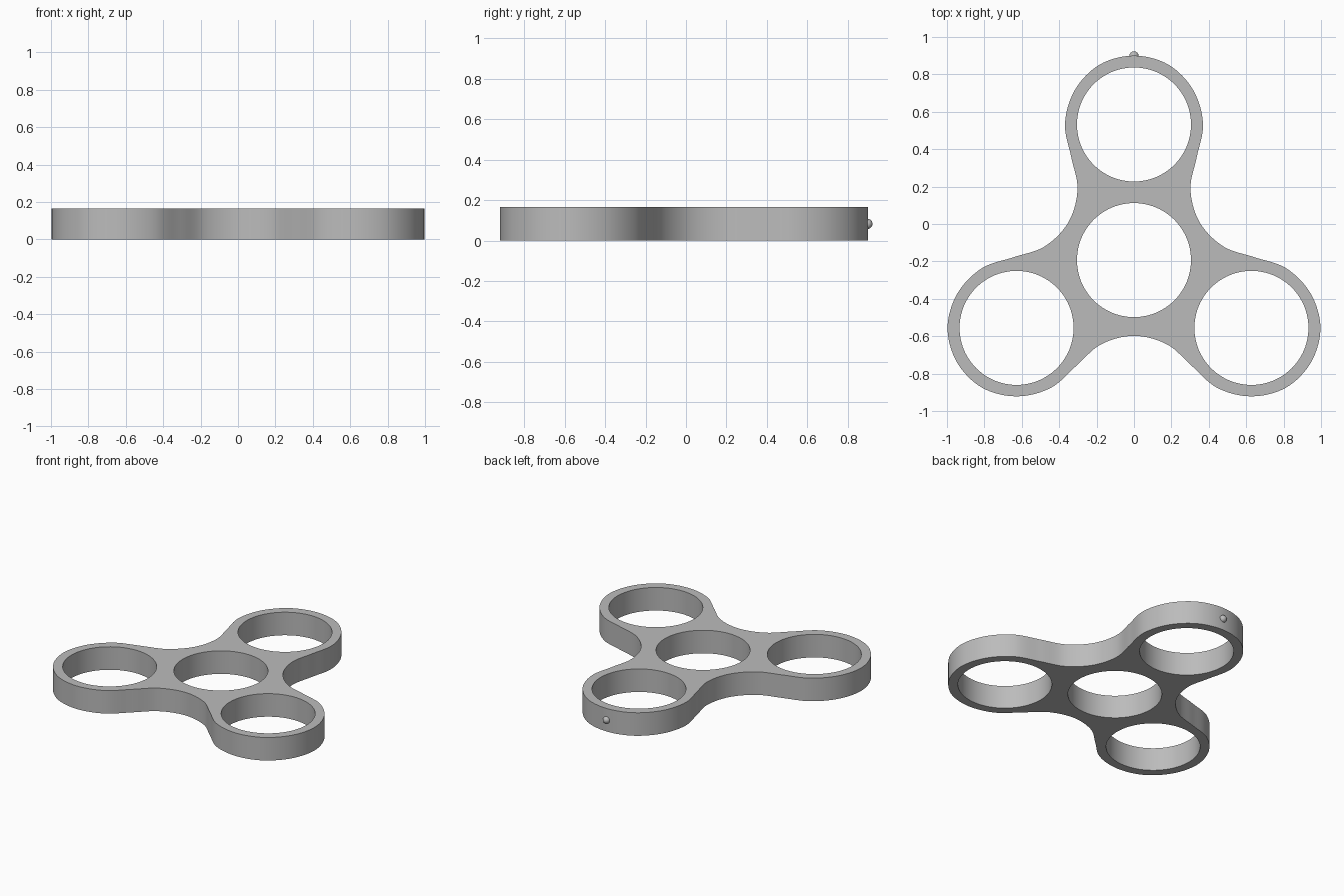
import bpy, math
from mathutils import Vector, Matrix

cube = bpy.data.objects.get("Cube")
if cube:
    bpy.data.objects.remove(cube, do_unlink=True)

HUB_Y, ARM, HOLE_R, THICK = -0.193, 0.725, 0.305, 0.165

grey = bpy.data.materials.new("plain grey")
grey.use_nodes = True
colour = (0.5, 0.5, 0.5, 1)
grey.diffuse_color = colour
grey.node_tree.nodes["Principled BSDF"].inputs["Base Color"].default_value = colour


def smooth(obj):
    bpy.ops.object.select_all(action='DESELECT')
    obj.select_set(True)
    bpy.context.view_layer.objects.active = obj
    bpy.ops.object.shade_smooth_by_angle(angle=math.radians(35))


def add_loop(curve, points, steps):
    """Closed smooth bezier loop through the points, tangents from neighbours."""
    spline = curve.splines.new('BEZIER')
    spline.bezier_points.add(len(points) - 1)
    spline.use_cyclic_u = True
    spline.resolution_u = steps
    for i, bp in enumerate(spline.bezier_points):
        p, before, after = points[i], points[i - 1], points[(i + 1) % len(points)]
        a, b = (p - before).length, (after - p).length
        # Parabola tangent through three neighbouring points
        tangent = ((p - before) * (b / a) + (after - p) * (a / b)) / (a + b)
        bp.handle_left_type = bp.handle_right_type = 'FREE'
        bp.co = p
        bp.handle_left = p - tangent * a / 3
        bp.handle_right = p + tangent * b / 3


def circle(centre, radius, count=16):
    return [centre + Vector((radius * math.cos(t), radius * math.sin(t), 0))
            for t in (2 * math.pi * i / count for i in range(count))]


# Half outline of one arm, relative to the hub: (angle off the arm axis, radius)
tip = Vector((0, ARM, 0))
half = [tip + Vector((r * math.sin(math.radians(a)), r * math.cos(math.radians(a)), 0))
        for a, r in ((30, 0.369), (60, 0.366), (90, 0.369), (118, 0.379))]
half.append(Vector((0.302, 0.385, 0)))
valley = Vector((0.405 * math.cos(math.pi / 6), 0.405 * math.sin(math.pi / 6), 0))
mirrored = [Vector((-p.x, p.y, 0)) for p in reversed(half)]
arm = mirrored + [tip + Vector((0, 0.368, 0))] + half + [valley]

# Three-armed plate with four round holes
hub = Vector((0, HUB_Y, 0))
turns = [Matrix.Rotation(-i * math.tau / 3, 3, 'Z') for i in range(3)]
curve = bpy.data.curves.new("plate_outline", 'CURVE')
curve.dimensions = '2D'
curve.fill_mode = 'BOTH'
curve.extrude = THICK / 2
add_loop(curve, [hub + m @ p for m in turns for p in arm], 8)
for centre in [hub] + [hub + m @ tip for m in turns]:
    add_loop(curve, circle(centre, HOLE_R), 6)

source = bpy.data.objects.new("plate_source", curve)
bpy.context.collection.objects.link(source)
bpy.context.view_layer.update()
mesh = bpy.data.meshes.new_from_object(
    source.evaluated_get(bpy.context.evaluated_depsgraph_get()))
bpy.data.objects.remove(source, do_unlink=True)
mesh.materials.clear()
mesh.materials.append(grey)
plate = bpy.data.objects.new("three_armed_plate", mesh)
plate.location.z = THICK / 2
bpy.context.collection.objects.link(plate)

# Weld the caps to the walls so that only the rims stay sharp
import bmesh
bm = bmesh.new()
bm.from_mesh(mesh)
bmesh.ops.remove_doubles(bm, verts=bm.verts, dist=0.0005)
bmesh.ops.recalc_face_normals(bm, faces=bm.faces)
bm.to_mesh(mesh)
bm.free()
smooth(plate)

# Small bead on the back rim
bpy.ops.mesh.primitive_uv_sphere_add(segments=24, ring_count=12, radius=0.025,
                                     location=(0, 0.898, THICK / 2))
bead = bpy.context.object
bead.name = "rim_bead"
bead.data.materials.append(grey)
smooth(bead)
